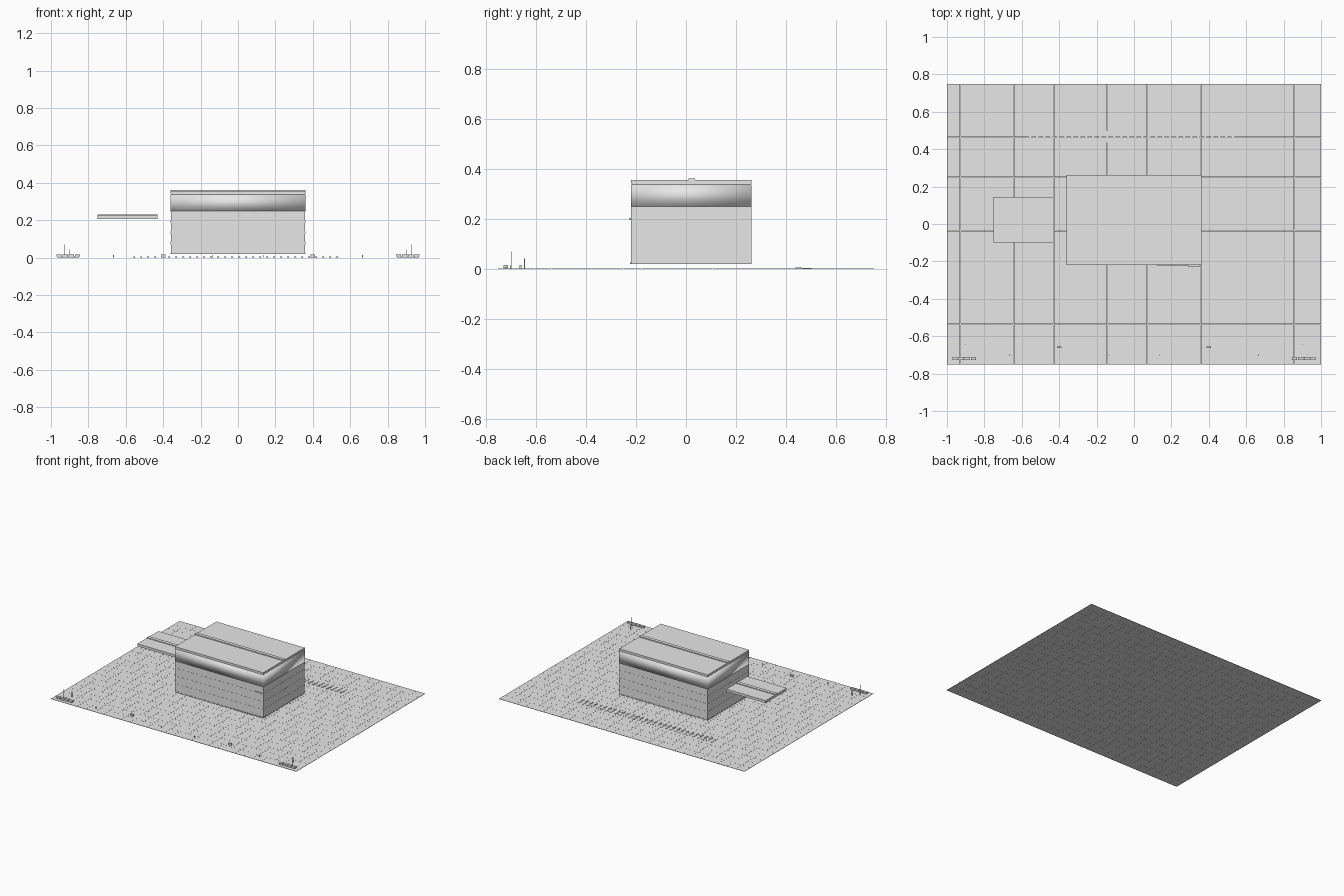
import bpy
import bmesh
from mathutils import Matrix, Vector

start = bpy.data.objects.get("Cube")
if start:
    bpy.data.objects.remove(start, do_unlink=True)

# One plain grey for the whole model
GREY = (0.8, 0.8, 0.8, 1)
grey = bpy.data.materials.new("plain_grey")
grey.use_nodes = True
grey.diffuse_color = GREY
grey.node_tree.nodes["Principled BSDF"].inputs["Base Color"].default_value = GREY


def boxes(name, spans, smooth=False):
    """One object made of boxes, each given as (x0, x1, y0, y1, z0, z1)."""
    bm = bmesh.new()
    for x0, x1, y0, y1, z0, z1 in spans:
        mid = Vector((x0 + x1, y0 + y1, z0 + z1)) / 2
        size = (x1 - x0, y1 - y0, z1 - z0, 1)
        bmesh.ops.create_cube(bm, size=1, matrix=Matrix.Translation(mid) @ Matrix.Diagonal(size))
    for face in bm.faces:
        face.smooth = smooth
    mesh = bpy.data.meshes.new(name)
    bm.to_mesh(mesh)
    bm.free()
    mesh.materials.append(grey)
    ob = bpy.data.objects.new(name, mesh)
    bpy.context.collection.objects.link(ob)
    return ob


def repeat(ob, axis, count, step):
    mod = ob.modifiers.new("repeat", "ARRAY")
    mod.use_relative_offset = False
    mod.use_constant_offset = True
    offset = [0, 0, 0]
    offset[axis] = step
    mod.constant_offset_displace = offset
    mod.count = count


# Paved ground of square slabs with hairline joints
COLS, ROWS, JOINT = 28, 21, 0.0006
TILE = 2 / COLS
HALF_Y = ROWS * TILE / 2
paving = boxes("paving", [(-1, TILE - 1 - JOINT, -HALF_Y, TILE - HALF_Y - JOINT, 0, 0.002)])
repeat(paving, 0, COLS, TILE)
repeat(paving, 1, ROWS, TILE)

# Building footprint and storeys
X, Y0, Y1 = 0.36, -0.22, 0.262
BASE, UPPER, EAVE, TOP = 0.02, 0.25, 0.337, 0.355
FLOORS, RECESS = 4, 0.004
STOREY = (UPPER - BASE) / FLOORS

boxes("window_wall", [(-X + RECESS, X - RECESS, Y0 + RECESS, Y1 - RECESS, BASE, UPPER)])
boxes("upper_wall", [(-X, X, Y0, Y1, UPPER, EAVE)], smooth=True)

# Floor bands run right round the building
bands = []
for i in range(FLOORS + 1):
    z = BASE + i * STOREY
    bands.append((-X, X, Y0, Y1, max(BASE, z - 0.006), min(z + 0.006, UPPER)))
boxes("floor_bands", bands)


def pier_positions(low, high, bays):
    """Spans of the piers between bays, kept inside the end walls."""
    for i in range(bays + 1):
        mid = low + (high - low) * i / bays
        yield max(low, mid - 0.007), min(mid + 0.007, high)


# Piers pass through the building and show on opposite facades
skin = 0.001
piers = [(a, b, Y0 + skin, Y1 - skin, BASE, UPPER)
         for a, b in pier_positions(-X + skin, X - skin, 6)]
piers += [(-X + skin, X - skin, a, b, BASE, UPPER)
          for a, b in pier_positions(Y0 + skin, Y1 - skin, 3)]
boxes("piers", piers)

# Ledge and entrance sill on the front
boxes("front_ledge", [(0.29, 0.35, Y0 - 0.007, Y0, 0.197, 0.203)])
boxes("entrance_sill", [(0.12, 0.35, Y0 - 0.003, Y0, BASE, 0.027)])

# Main roof and side canopy, each with a low rib along it
boxes("roof_shadow_gap", [(-X + RECESS, X - RECESS, Y0 + RECESS, Y1 - RECESS, EAVE, 0.342)])
boxes("roof_slab", [(-X, X, Y0, Y1, 0.342, TOP)])
boxes("roof_rib", [(-X, X, 0.01, 0.035, TOP, 0.361)])
boxes("canopy_slab", [(-0.75, -0.43, -0.1, 0.145, 0.207, 0.225)])
boxes("canopy_rib", [(-0.75, -0.43, 0.01, 0.035, 0.225, 0.23)])

# Row of flat bay markers behind the building
markers = boxes("bay_markers", [(-0.562, -0.548, 0.435, 0.5, 0.002, 0.004)])
repeat(markers, 0, 30, 0.0374)
pads = boxes("bay_marker_pads", [(-0.560, -0.550, 0.437, 0.463, 0.004, 0.006)])
repeat(pads, 0, 30, 0.0374)

# Street furniture, the same on both sides
for side, label in ((-1, "right"), (1, "left")):
    def post(x, y, half, height):
        x *= side
        return (x - half, x + half, y - half, y + half, 0.002, height)

    seats = []
    for i in range(4):
        mid = side * (0.858 + i * 0.033)
        seats.append((mid - 0.0145, mid + 0.0145, -0.728, -0.71, 0.005, 0.017))
    boxes(label + "_bench", seats)
    boxes(label + "_bench_base",
          [(min(side * 0.85, side * 0.965), max(side * 0.85, side * 0.965),
            -0.722, -0.716, 0.002, 0.006)])
    boxes(label + "_tall_pole", [post(0.93, -0.697, 0.0015, 0.07)])
    boxes(label + "_short_pole", [post(0.9, -0.645, 0.0015, 0.043)])
    boxes(label + "_bollards", [post(x, -0.7, 0.002, 0.014) for x in (0.135, 0.665)])
    boxes(label + "_low_block",
          [(side * 0.4 - 0.012, side * 0.4 + 0.012, -0.664, -0.656, 0.002, 0.016)])
